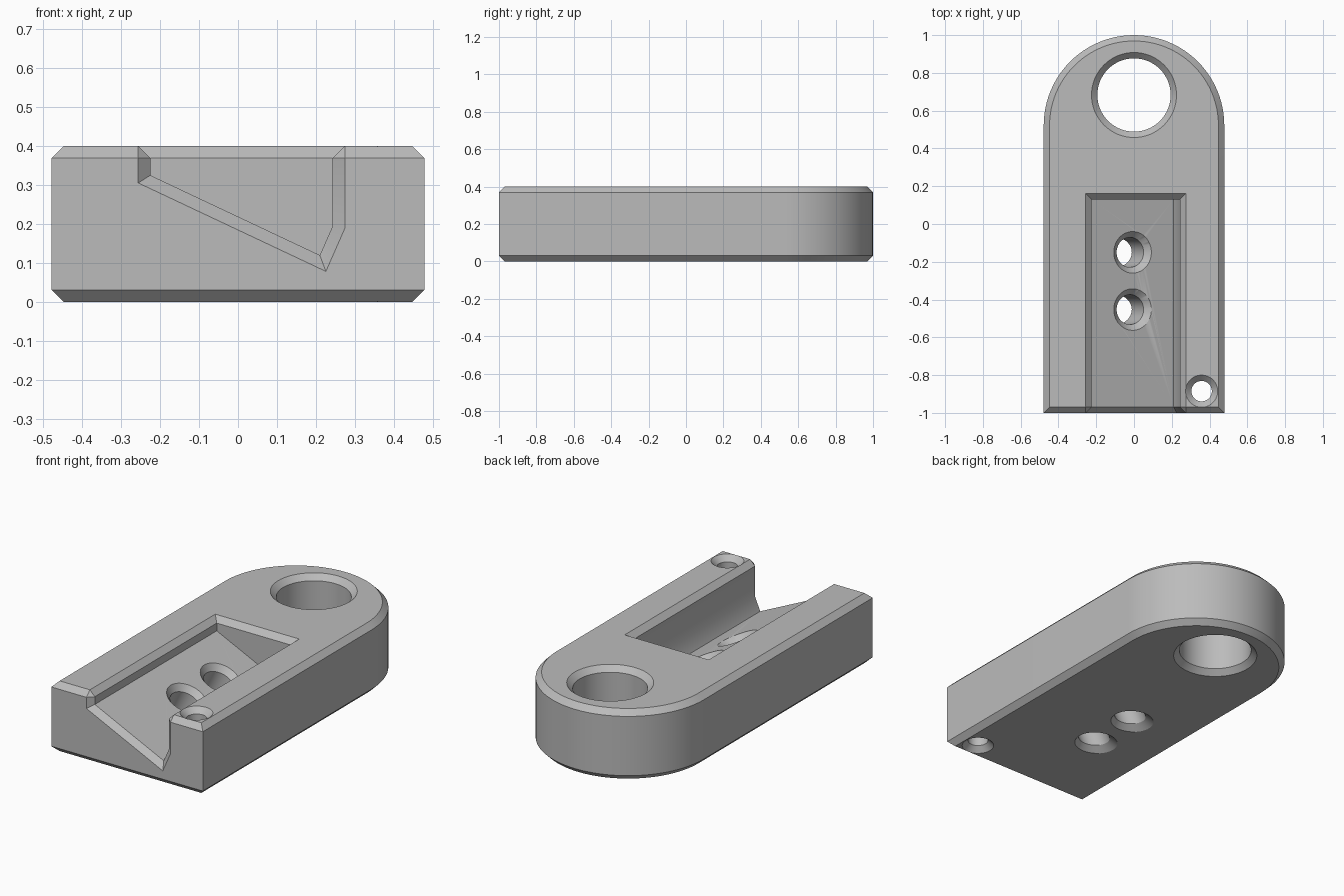
import bpy
import bmesh
from math import atan2, cos, sin, pi
from mathutils import Matrix, Vector

cube = bpy.data.objects.get("Cube")
if cube:
    bpy.data.objects.remove(cube, do_unlink=True)

HALF_WIDTH, HEIGHT, CHAMFER = 0.478, 0.4, 0.031

metal = bpy.data.materials.new("plain grey")
metal.use_nodes = True
grey = (0.5, 0.5, 0.5, 1)
metal.diffuse_color = grey
metal.node_tree.nodes["Principled BSDF"].inputs["Base Color"].default_value = grey


def loft(name, rings):
    """Closed solid through a stack of matching point rings."""
    bm = bmesh.new()
    loops = [[bm.verts.new(p) for p in ring] for ring in rings]
    bm.faces.new(loops[0])
    bm.faces.new(loops[-1])
    for low, high in zip(loops, loops[1:]):
        for i in range(len(low)):
            j = (i + 1) % len(low)
            bm.faces.new((low[i], low[j], high[j], high[i]))
    bmesh.ops.recalc_face_normals(bm, faces=bm.faces)
    mesh = bpy.data.meshes.new(name)
    bm.to_mesh(mesh)
    bm.free()
    mesh.materials.append(metal)
    obj = bpy.data.objects.new(name, mesh)
    bpy.context.collection.objects.link(obj)
    return obj


def ring(centre, rx, ry, tilt=0.0, count=64):
    turn = Matrix.Rotation(tilt, 3, 'Y')
    return [Vector(centre) + turn @ Vector((rx * cos(2 * pi * i / count), ry * sin(2 * pi * i / count), 0))
            for i in range(count)]


def cut(body, cutter):
    mod = body.modifiers.new("cut", 'BOOLEAN')
    mod.operation = 'DIFFERENCE'
    mod.solver = 'EXACT'
    mod.object = cutter
    bpy.context.view_layer.objects.active = body
    bpy.ops.object.modifier_apply(modifier=mod.name)
    bpy.data.objects.remove(cutter, do_unlink=True)


# Block with a square front and a rounded back
outline = [(-HALF_WIDTH, -1), (HALF_WIDTH, -1)]
outline += [(HALF_WIDTH * cos(pi * i / 48), 1 - HALF_WIDTH + HALF_WIDTH * sin(pi * i / 48)) for i in range(49)]
body = loft("bracket_body", [[(x, y, z) for x, y in outline] for z in (0, HEIGHT)])

# Pocket with a sloping floor, open at the front
floor_left, floor_right = Vector((-0.225, 0, 0.325)), Vector((0.21, 0, 0.12))
profile = [(-0.225, 0.5), (-0.225, 0.325), (0.21, 0.12), (0.243, 0.195), (0.243, 0.5)]
cut(body, loft("pocket_cutter", [[(x, y, z) for x, z in profile] for y in (-1.1, 0.13)]))

# Chamfer every edge of the top, bottom and front, but not the upright front corners
bm = bmesh.new()
bm.from_mesh(body.data)


def lies_on(edge, axis, value):
    return all(abs(v.co[axis] - value) < 1e-4 for v in edge.verts)


rims = [e for e in bm.edges
        if lies_on(e, 2, 0) or lies_on(e, 2, HEIGHT)
        or (lies_on(e, 1, -1) and not lies_on(e, 0, HALF_WIDTH) and not lies_on(e, 0, -HALF_WIDTH))]
bmesh.ops.bevel(bm, geom=rims, offset=CHAMFER, offset_type='OFFSET', segments=1,
                profile=0.5, affect='EDGES', clamp_overlap=False)
bm.to_mesh(body.data)
bm.free()

# Upright holes, countersunk at both ends
for x, y, r in ((0, 0.683, 0.194), (0.358, -0.885, 0.054)):
    wide = r + CHAMFER
    steps = ((-0.05, wide), (0, wide), (CHAMFER, r),
             (HEIGHT - CHAMFER, r), (HEIGHT, wide), (HEIGHT + 0.05, wide))
    cut(body, loft("hole_cutter", [ring((x, y, z), q, q) for z, q in steps]))

# Two holes square to the sloping floor, countersunk at both ends
slope = floor_right - floor_left
tilt = atan2(-slope.z, slope.x)
normal = Vector((sin(tilt), 0, cos(tilt)))
middle = (floor_left + floor_right) / 2
r = 0.079
for y in (-0.15, -0.453):
    top = middle + Vector((0, y, 0))
    foot = top - normal * (top.z / normal.z)
    neck = foot + normal * CHAMFER
    wide, long = r + CHAMFER, r / cos(tilt)
    cut(body, loft("screw_hole_cutter", [
        ring(foot - Vector((0, 0, 0.03)), long + CHAMFER, wide),
        ring(foot, long + CHAMFER, wide),
        ring(neck, long, r),
        ring(top - normal * CHAMFER, r, r, tilt),
        ring(top, wide, wide, tilt),
        ring(top + normal * 0.05, wide, wide, tilt)]))

# Smooth curved walls, crisp chamfers
bpy.ops.object.select_all(action='DESELECT')
body.select_set(True)
bpy.context.view_layer.objects.active = body
bpy.ops.object.shade_smooth_by_angle(angle=pi / 6)
